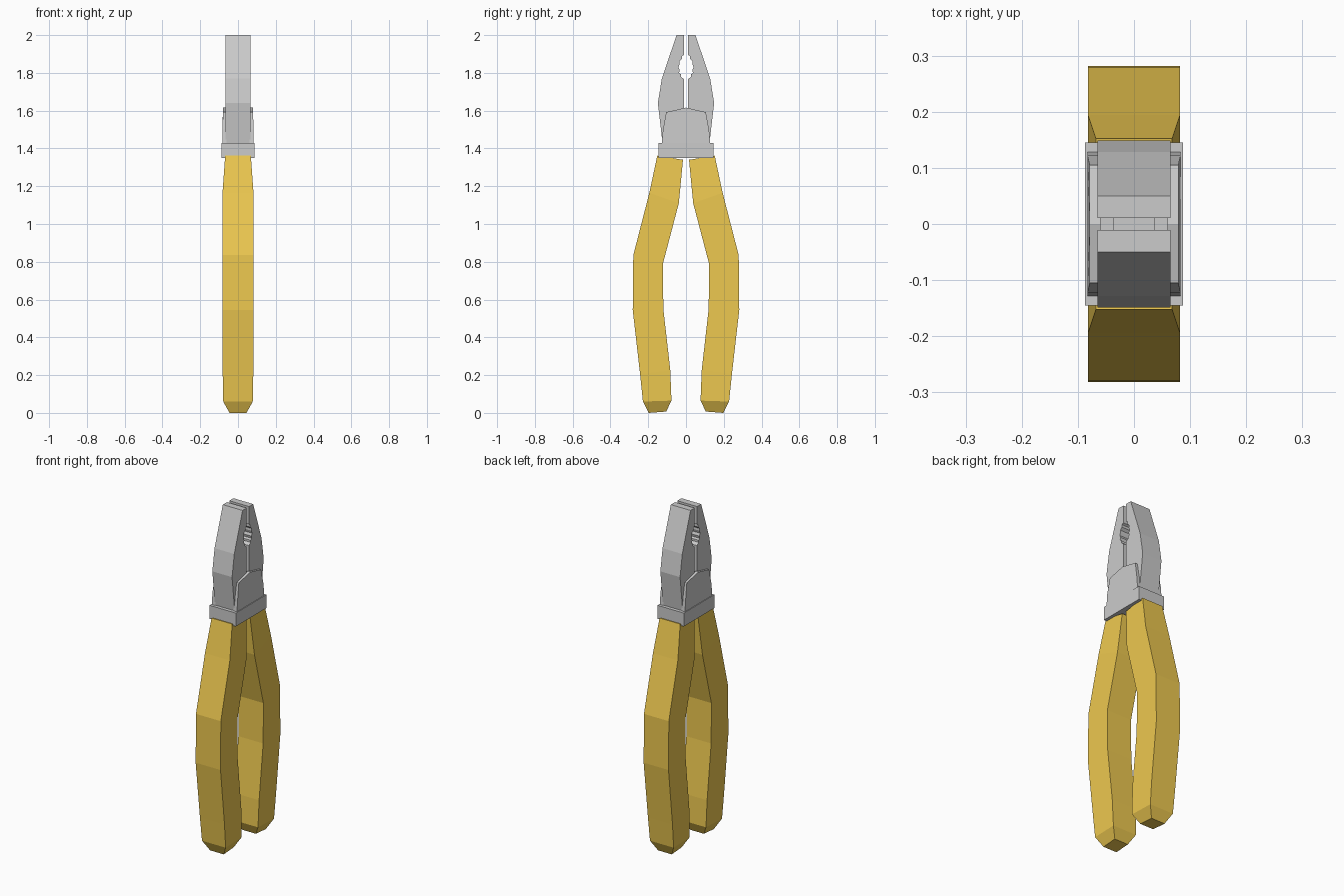
import bpy, bmesh

if "Cube" in bpy.data.objects:
    bpy.data.objects.remove(bpy.data.objects["Cube"])

yellow = bpy.data.materials.new("yellow_grip")
yellow.diffuse_color = (0.85, 0.58, 0.08, 1)
yellow.use_nodes = True
yellow.node_tree.nodes["Principled BSDF"].inputs["Base Color"].default_value = yellow.diffuse_color


def loft(name, rings, mat=None):
    """Skin a list of equal-length rings and cap both ends."""
    bm = bmesh.new()
    vs = [[bm.verts.new(p) for p in r] for r in rings]
    n = len(vs[0])
    for a, b in zip(vs, vs[1:]):
        for i in range(n):
            j = (i + 1) % n
            bm.faces.new((a[i], a[j], b[j], b[i]))
    bm.faces.new(vs[0][::-1])
    bm.faces.new(vs[-1])
    bmesh.ops.recalc_face_normals(bm, faces=bm.faces)
    me = bpy.data.meshes.new(name)
    bm.to_mesh(me)
    bm.free()
    ob = bpy.data.objects.new(name, me)
    bpy.context.collection.objects.link(ob)
    if mat:
        me.materials.append(mat)
    return ob


def slab(name, profile, x0, x1):
    """Extrude a (y, z) profile along x."""
    return loft(name, [[(x, y, z) for y, z in profile] for x in (x0, x1)])


def box(name, hx, hy, z0, z1):
    return slab(name, [(-hy, z0), (hy, z0), (hy, z1), (-hy, z1)], -hx, hx)


# grip sections: inner y, inner z, outer y, outer z, half width
grip = [(0.105, 0.007, 0.198, 0.0, 0.045), (0.077, 0.065, 0.228, 0.06, 0.078),
        (0.083, 0.225, 0.243, 0.205, 0.081), (0.12, 0.55, 0.282, 0.545, 0.082),
        (0.122, 0.79, 0.279, 0.835, 0.082), (0.038, 1.11, 0.194, 1.165, 0.082),
        (0.016, 1.34, 0.152, 1.362, 0.068)]

# jaw outline with the stepped pipe-grip notch on the inside
jaw = [(0.011, 2.0), (0.05, 2.0), (0.128, 1.77), (0.149, 1.64), (0.136, 1.53),
       (0.121, 1.40), (0.011, 1.40), (0.011, 1.767), (0.027, 1.78), (0.027, 1.793),
       (0.037, 1.80), (0.033, 1.815), (0.04, 1.83), (0.034, 1.847),
       (0.035, 1.86), (0.022, 1.873), (0.022, 1.888), (0.011, 1.895)]

for side, s in (("right", 1), ("left", -1)):
    # handles
    loft(side + "_handle",
         [[(-w, s * yi, zi), (w, s * yi, zi), (w, s * yo, zo), (-w, s * yo, zo)]
          for yi, zi, yo, zo, w in grip], yellow)
    # jaws
    slab(side + "_jaw", [(s * y, z) for y, z in jaw], -0.065, 0.065)

    # pivot cover plates, tapering slightly outward
    base = [(-0.13, 1.41), (0.13, 1.41), (0.122, 1.50), (0.105, 1.592),
            (0.0, 1.616), (-0.105, 1.592), (-0.122, 1.50)]
    loft(side + "_pivot_plate",
         [[(s * 0.06, y, z) for y, z in base],
          [(s * (0.083 if z < 1.55 else 0.079), y, z) for y, z in base]])

# block joining the jaws, and the collar above the grips
box("pivot_core", 0.037, 0.03, 1.38, 1.60)
box("collar", 0.087, 0.145, 1.35, 1.43)
